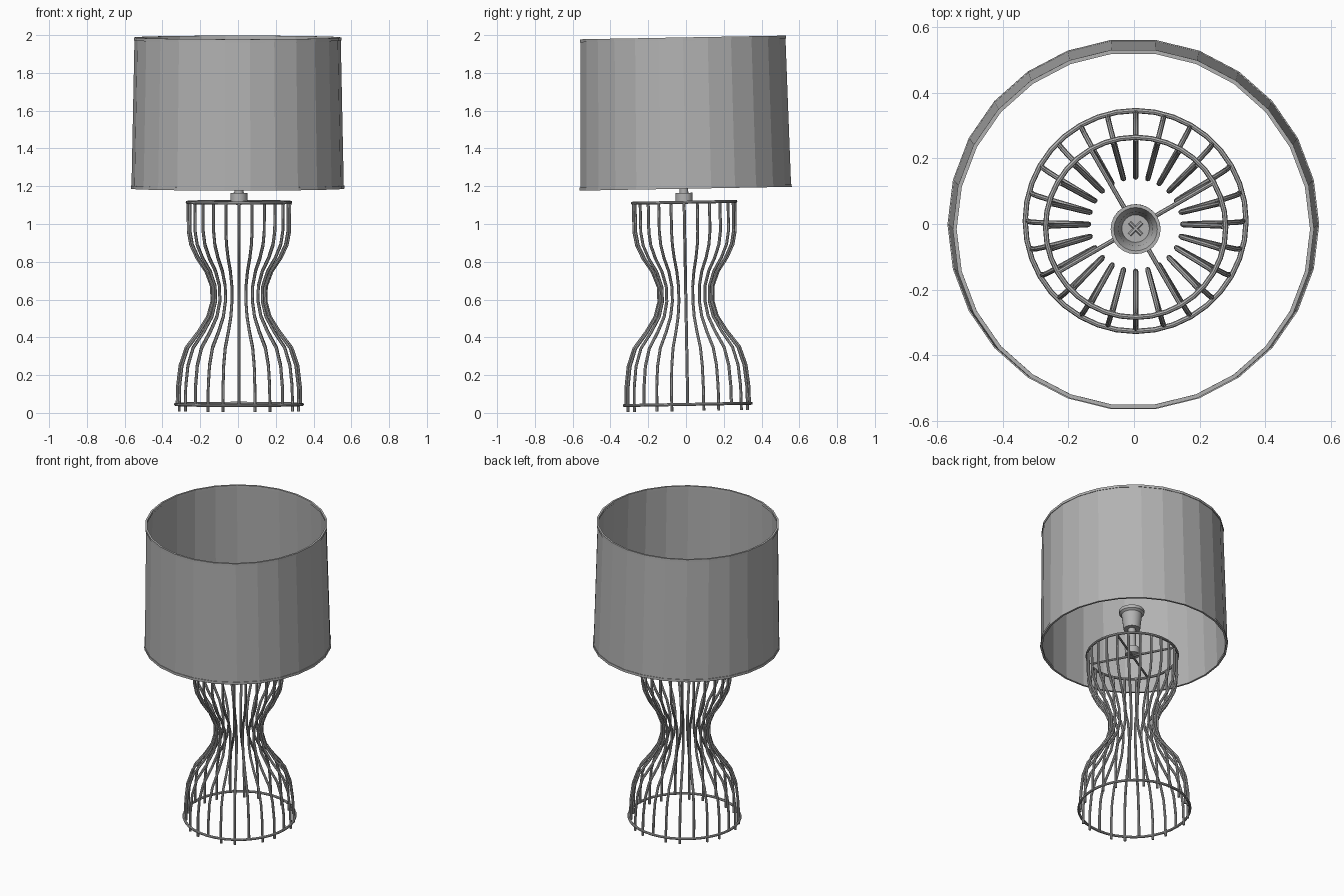
import bpy, bmesh, math
from mathutils import Matrix, Vector

if "Cube" in bpy.data.objects:
    bpy.data.objects.remove(bpy.data.objects["Cube"], do_unlink=True)

metal = bpy.data.materials.new("plain grey")
metal.use_nodes = True
GREY = (0.45, 0.45, 0.45, 1)
metal.diffuse_color = GREY
metal.node_tree.nodes["Principled BSDF"].inputs["Base Color"].default_value = GREY

# The whole lamp leans very slightly
LEAN = Matrix.Rotation(0.018, 4, 'X')
BASE = Matrix.Translation((0.005, 0.01, 0)) @ LEAN
SHADE = Matrix.Translation((-0.002, 0.02, 0)) @ LEAN
WIRE = 0.008


def polar(r, a, z):
    return Vector((r * math.cos(a), r * math.sin(a), z))


def add_object(name, bm, frame, smooth):
    bmesh.ops.recalc_face_normals(bm, faces=bm.faces)
    mesh = bpy.data.meshes.new(name)
    bm.to_mesh(mesh)
    bm.free()
    mesh.materials.append(metal)
    obj = bpy.data.objects.new(name, mesh)
    obj.matrix_world = frame
    bpy.context.collection.objects.link(obj)
    if smooth:
        bpy.ops.object.select_all(action='DESELECT')
        obj.select_set(True)
        bpy.context.view_layer.objects.active = obj
        bpy.ops.object.shade_smooth_by_angle(angle=math.radians(40))
    return obj


def lathe(name, profile, sides, frame, smooth=True, closed=False):
    """Spin (radius, height) pairs around the upright axis."""
    bm = bmesh.new()
    verts = [bm.verts.new((r, 0, z)) for r, z in profile]
    pairs = list(zip(verts, verts[1:]))
    if closed:
        pairs.append((verts[-1], verts[0]))
    edges = [bm.edges.new(p) for p in pairs]
    bmesh.ops.spin(bm, geom=verts + edges, cent=(0, 0, 0), axis=(0, 0, 1),
                   angle=math.tau, steps=sides, use_duplicate=False)
    bmesh.ops.remove_doubles(bm, verts=bm.verts, dist=0.0002)
    return add_object(name, bm, frame, smooth)


def ring(name, radius, z, thick, sides, frame):
    section = [(radius + thick * math.cos(a), z + thick * math.sin(a))
               for a in (math.tau * i / 8 for i in range(8))]
    return lathe(name, section, sides, frame, closed=True)


def wires(name, paths, radius, frame, sides=8):
    """Sweep a round section along each path; every path lies in an upright plane."""
    bm = bmesh.new()
    for path in paths:
        flat = Vector((path[0].x - path[-1].x, path[0].y - path[-1].y, 0)).normalized()
        across = flat.cross(Vector((0, 0, 1)))
        loops = []
        for i, p in enumerate(path):
            along = (path[min(i + 1, len(path) - 1)] - path[max(i - 1, 0)]).normalized()
            other = along.cross(across)
            loops.append([bm.verts.new(p + radius * (across * math.cos(a) + other * math.sin(a)))
                          for a in (math.tau * k / sides for k in range(sides))])
        for low, high in zip(loops, loops[1:]):
            for k in range(sides):
                n = (k + 1) % sides
                bm.faces.new((low[k], low[n], high[n], high[k]))
        bm.faces.new(loops[0])
        bm.faces.new(loops[-1])
    return add_object(name, bm, frame, True)


# Hourglass cage: upright wires, some running past the ring as feet
CAGE = [(0.327, 0.045), (0.325, 0.14), (0.312, 0.25), (0.28, 0.345), (0.215, 0.43),
        (0.165, 0.51), (0.143, 0.59), (0.145, 0.67), (0.175, 0.75), (0.222, 0.82),
        (0.255, 0.89), (0.268, 0.96), (0.269, 1.115)]
uprights = []
for i in range(24):
    angle = math.tau * i / 24
    path = [polar(r, angle, z) for r, z in CAGE]
    if i % 3:
        path.insert(0, polar(0.327, angle, 0.01))
    uprights.append(path)
wires("cage_wires", uprights, WIRE, BASE)
ring("bottom_ring", 0.336, 0.045, WIRE, 36, BASE)
ring("top_ring", 0.274, 1.115, WIRE, 36, BASE)

# Four arms carry the socket
arms = [[polar(0.01, a, 1.115), polar(0.272, a, 1.115)]
        for a in (math.radians(30 + 90 * k) for k in range(4))]
wires("socket_arms", arms, 0.007, BASE)

# Socket: hub, stem and hollow cup
lathe("hub", [(0, 1.11), (0.045, 1.12), (0.045, 1.165), (0, 1.165)], 20, BASE)
lathe("stem", [(0, 1.16), (0.023, 1.16), (0.023, 1.32), (0, 1.32)], 16, BASE)
lathe("socket_cup", [(0, 1.30), (0.05, 1.30), (0.062, 1.40), (0.076, 1.41), (0.076, 1.43),
                     (0.066, 1.43), (0.052, 1.40), (0.042, 1.33), (0, 1.33)], 24, BASE)
contacts = [[polar(0.026, a, 1.335), polar(0.026, a + math.pi, 1.335)]
            for a in (math.pi / 4, 3 * math.pi / 4)]
wires("socket_contacts", contacts, 0.006, BASE, 6)

# Drum shade: thin faceted wall with a band at each rim
SIDES = 26
lathe("shade", [(0.562, 1.195), (0.546, 1.985), (0.541, 1.985), (0.557, 1.195)],
      SIDES, SHADE, smooth=False, closed=True)
for name, r, z in (("shade_bottom_band", 0.5595, 1.195), ("shade_top_band", 0.5435, 1.98)):
    lathe(name, [(r + 0.006, z - 0.008), (r + 0.006, z + 0.008),
                 (r - 0.006, z + 0.008), (r - 0.006, z - 0.008)],
          SIDES, SHADE, smooth=False, closed=True)
